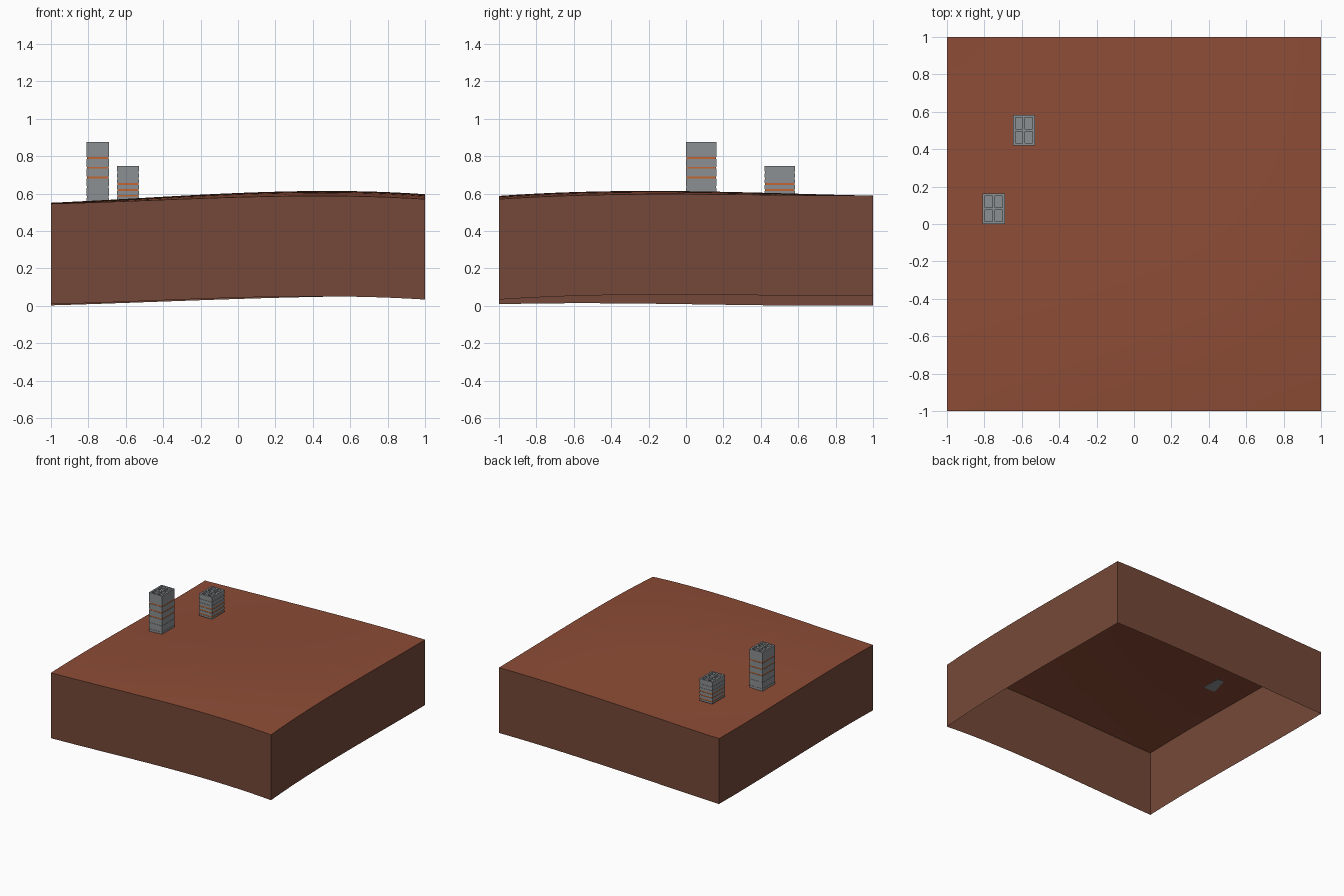
import bpy
import bmesh
from mathutils import Vector

if "Cube" in bpy.data.objects:
    bpy.data.objects.remove(bpy.data.objects["Cube"], do_unlink=True)


def material(name, r, g, b):
    m = bpy.data.materials.new(name)
    m.use_nodes = True
    m.diffuse_color = (r, g, b, 1)
    shader = next(n for n in m.node_tree.nodes if n.type == 'BSDF_PRINCIPLED')
    shader.inputs["Base Color"].default_value = (r, g, b, 1)
    return m


EARTH = material("red earth", 0.27, 0.073, 0.037)
CUT = material("brown earth wall", 0.175, 0.066, 0.04)
GREY = material("grey masonry", 0.26, 0.28, 0.29)
ORANGE = material("orange joint", 0.55, 0.13, 0.03)


def finish(name, bm, mats):
    bmesh.ops.recalc_face_normals(bm, faces=bm.faces)
    mesh = bpy.data.meshes.new(name)
    bm.to_mesh(mesh)
    bm.free()
    for m in mats:
        mesh.materials.append(m)
    ob = bpy.data.objects.new(name, mesh)
    bpy.context.collection.objects.link(ob)
    return ob


# Gently rolling ground height, interpolated from a coarse set of heights
XS = (-1, -0.3, 0.4, 1)
YS = (-1, -0.4, 0.3, 1)
HEIGHTS = ((0.545, 0.570, 0.587, 0.570),
           (0.550, 0.588, 0.612, 0.594),
           (0.541, 0.580, 0.606, 0.594),
           (0.539, 0.563, 0.584, 0.588))


def smooth(knots, values, t):
    total = 0
    for i, a in enumerate(knots):
        w = 1
        for j, b in enumerate(knots):
            if i != j:
                w *= (t - b) / (a - b)
        total += w * values[i]
    return total


def ground(x, y):
    return smooth(YS, [smooth(XS, row, x) for row in HEIGHTS], y)


# Ground sheet with an open-bottomed skirt hanging from its border
bm = bmesh.new()
bmesh.ops.create_grid(bm, x_segments=24, y_segments=24, size=1)
for v in bm.verts:
    v.co.z = ground(v.co.x, v.co.y)
border = [e for e in bm.edges if e.is_boundary]
skirt = bmesh.ops.extrude_edge_only(bm, edges=border)["geom"]
for g in skirt:
    if isinstance(g, bmesh.types.BMVert):
        g.co.z -= 0.537
    elif isinstance(g, bmesh.types.BMFace):
        g.material_index = 1
block = finish("ground_block", bm, [EARTH, CUT])
bpy.context.view_layer.objects.active = block
block.select_set(True)
bpy.ops.object.shade_smooth_by_angle()
block.select_set(False)


def add_box(bm, lo, hi, mat=0):
    lo, hi = Vector(lo), Vector(hi)
    verts = bmesh.ops.create_cube(bm, size=1)["verts"]
    for v in verts:
        v.co = (lo + hi) / 2 + v.co * (hi - lo)
    for f in {f for v in verts for f in v.link_faces}:
        f.material_index = mat


def tower(name, x0, x1, y0, y1, base, top, joints, orange):
    """Block tower: stacked courses, recessed joints and shallow flues on top."""
    bm = bmesh.new()
    half, inset = 0.005, 0.002
    rim, depth = 0.014, 0.02
    z = base
    for j in joints:
        add_box(bm, (x0, y0, z), (x1, y1, j - half))
        add_box(bm, (x0 + inset, y0 + inset, j - half),
                (x1 - inset, y1 - inset, j + half), int(j in orange))
        z = j + half
    add_box(bm, (x0, y0, z), (x1, y1, top - depth))
    # rim walls and the dividers between the flues
    low = top - depth
    for x in (x0, (x0 + x1 - rim) / 2, x1 - rim):
        add_box(bm, (x, y0, low), (x + rim, y1, top))
    for y in (y0, (y0 + y1 - rim) / 2, y1 - rim):
        for a in (x0 + rim, (x0 + x1 + rim) / 2):
            add_box(bm, (a, y, low), (a + (x1 - x0 - 3 * rim) / 2, y + rim, top))
    return finish(name, bm, [GREY, ORANGE])


tall = [0.582 + 0.052 * i for i in range(5)]
short = [0.588 + 0.031 * i for i in range(5)]
tower("tall_tower", -0.81, -0.69, 0.0, 0.163, 0.557, 0.875, tall, tall[2:])
tower("short_tower", -0.647, -0.53, 0.42, 0.583, 0.568, 0.748, short, short[:3])
